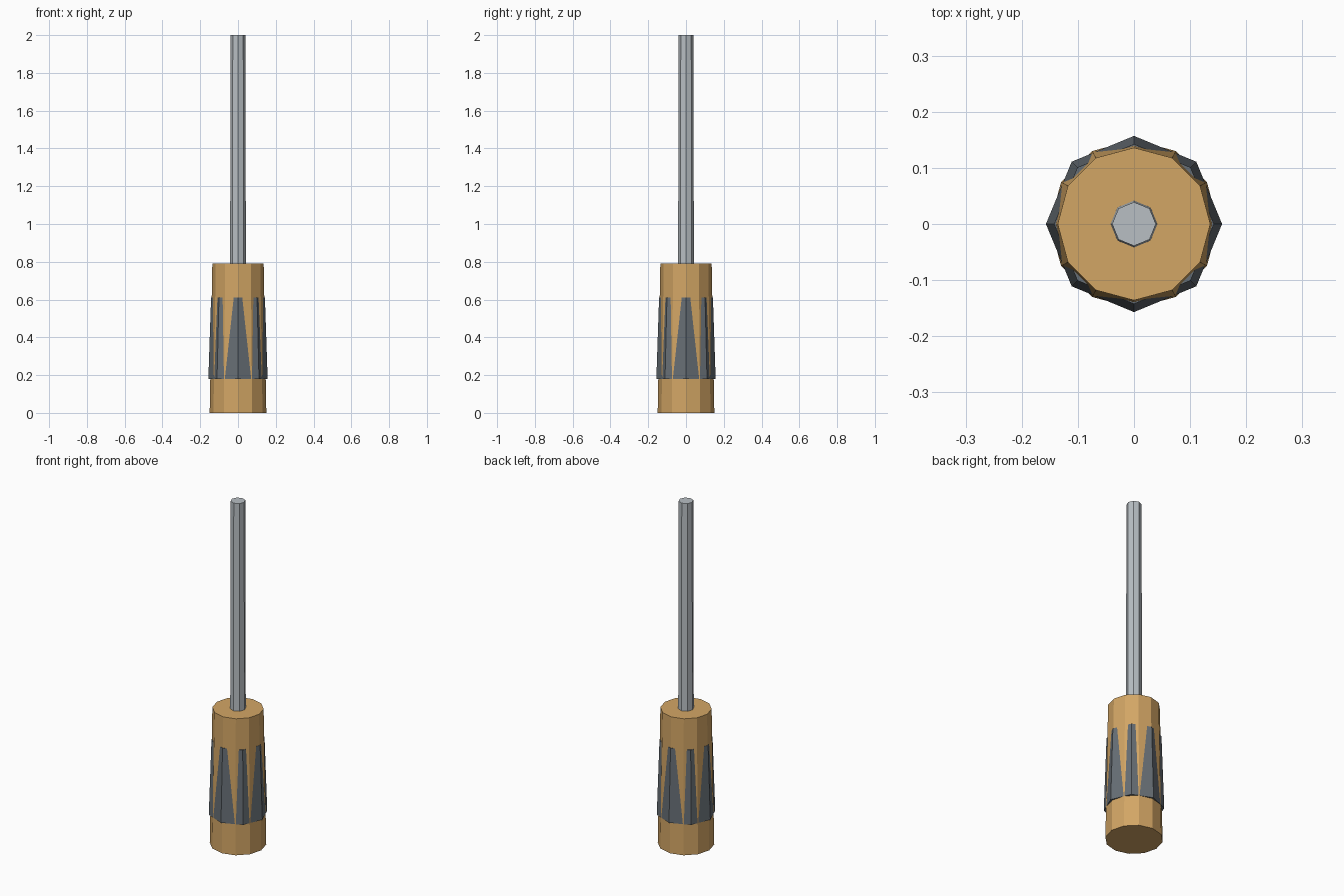
import bpy
import bmesh
import math
from mathutils import Vector

cube = bpy.data.objects.get("Cube")
if cube:
    bpy.data.objects.remove(cube, do_unlink=True)


def material(name, rgb):
    mat = bpy.data.materials.new(name)
    mat.use_nodes = True
    color = (*rgb, 1.0)
    mat.diffuse_color = color
    mat.node_tree.nodes["Principled BSDF"].inputs["Base Color"].default_value = color
    return mat


def tapered_prism(name, sides, profile, mat):
    """Flat-shaded capped prism through (radius, height) rings, one corner on +x."""
    bm = bmesh.new()
    rings = []
    for radius, z in profile:
        ring = []
        for i in range(sides):
            a = math.tau * i / sides
            ring.append(bm.verts.new(Vector((radius * math.cos(a), radius * math.sin(a), z))))
        rings.append(ring)
    for low, high in zip(rings, rings[1:]):
        for i in range(sides):
            j = (i + 1) % sides
            bm.faces.new((low[i], low[j], high[j], high[i]))
    bm.faces.new(rings[0][::-1])
    bm.faces.new(rings[-1])
    mesh = bpy.data.meshes.new(name)
    bm.to_mesh(mesh)
    bm.free()
    mesh.materials.append(mat)
    obj = bpy.data.objects.new(name, mesh)
    bpy.context.collection.objects.link(obj)
    return obj


wood = material("warm tan", (0.65, 0.38, 0.13))
rubber = material("slate grey", (0.135, 0.157, 0.178))
steel = material("light steel", (0.48, 0.52, 0.55))

# Twelve-sided tapered handle
tapered_prism("handle", 12, [(0.15, 0.0), (0.136, 0.79)], wood)

# Eight-sided grip whose corners break through the handle as ribs
tapered_prism("grip", 8, [(0.157, 0.18), (0.1425, 0.61)], rubber)

# Slender eight-sided shaft, seated inside the handle
tapered_prism("shaft", 8, [(0.042, 0.7), (0.039, 2.0)], steel)
